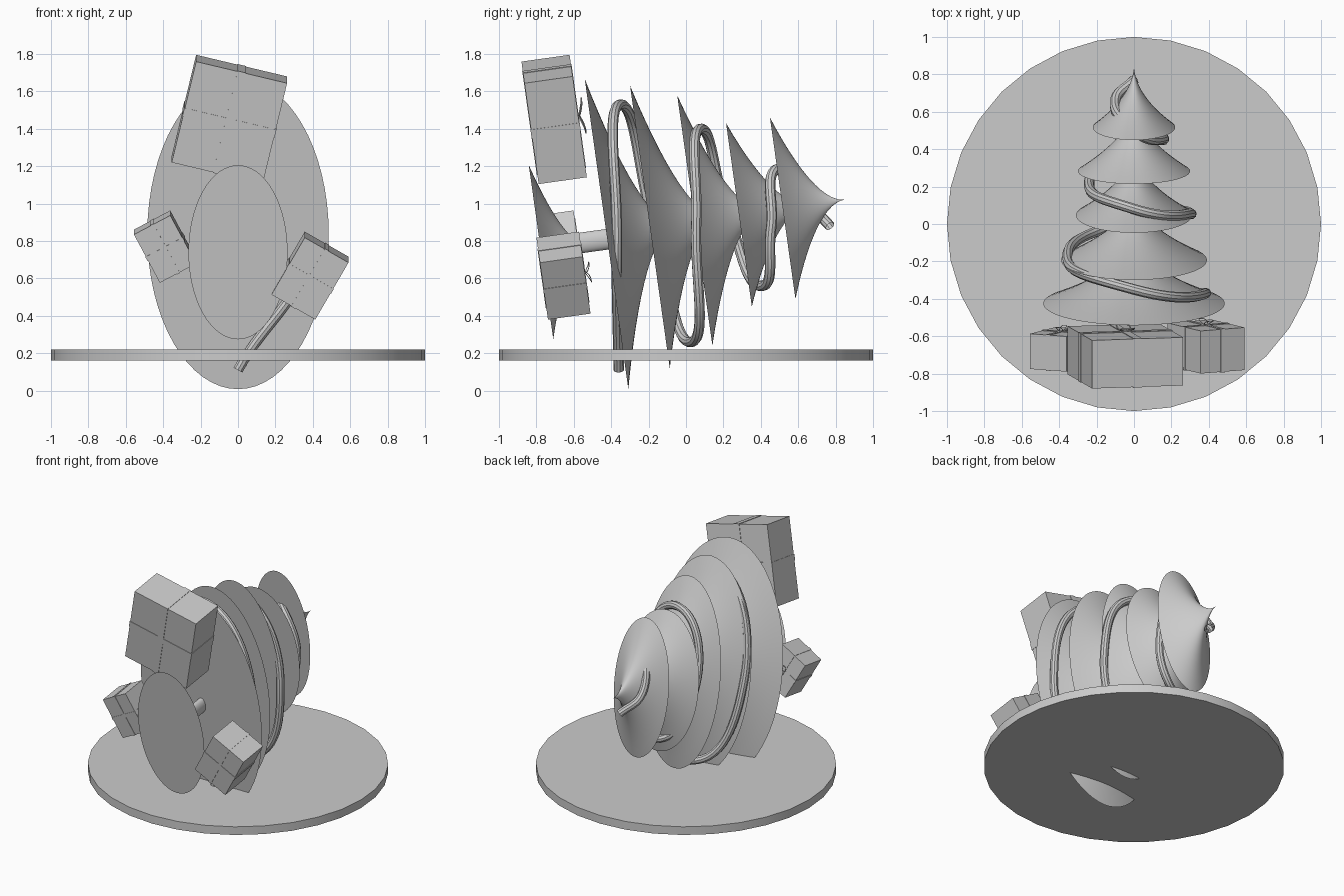
import bpy, bmesh, math
from mathutils import Matrix, Vector

if "Cube" in bpy.data.objects:
    bpy.data.objects.remove(bpy.data.objects["Cube"])

# One plain grey for everything
GREY = (0.6, 0.6, 0.6, 1)
grey = bpy.data.materials.new("plain grey")
grey.use_nodes = True
grey.diffuse_color = GREY
grey.node_tree.nodes["Principled BSDF"].inputs["Base Color"].default_value = GREY

TILT = Matrix.Rotation(math.radians(8), 4, 'X')


def finish(bm, name, matrix, smooth=True):
    bmesh.ops.recalc_face_normals(bm, faces=bm.faces)
    mesh = bpy.data.meshes.new(name)
    bm.to_mesh(mesh)
    bm.free()
    mesh.materials.append(grey)
    ob = bpy.data.objects.new(name, mesh)
    ob.matrix_world = matrix
    bpy.context.collection.objects.link(ob)
    if smooth:
        bpy.ops.object.select_all(action='DESELECT')
        ob.select_set(True)
        bpy.context.view_layer.objects.active = ob
        bpy.ops.object.shade_smooth_by_angle(angle=math.radians(35))
    return ob


def flared_cone(name, y, z, a, b, length, power=1.9, steps=14, sides=64):
    """Concave cone along local y with an elliptical closed base."""
    bm = bmesh.new()
    rings = []
    for i in range(steps):
        t = i / steps
        r = (1 - t) ** power
        rings.append([bm.verts.new((a * r * math.cos(k * math.tau / sides), t * length,
                                    b * r * math.sin(k * math.tau / sides)))
                      for k in range(sides)])
    tip = bm.verts.new((0, length, 0))
    bm.faces.new(rings[0])
    for k in range(sides):
        n = (k + 1) % sides
        for lo, hi in zip(rings, rings[1:]):
            bm.faces.new((lo[k], lo[n], hi[n], hi[k]))
        bm.faces.new((rings[-1][k], rings[-1][n], tip))
    return finish(bm, name, Matrix.Translation((0, y, z)) @ TILT)


def cylinder(name, radius, depth, matrix, sides=32):
    bm = bmesh.new()
    bmesh.ops.create_cone(bm, cap_ends=True, segments=sides, radius1=radius,
                          radius2=radius, depth=depth)
    return finish(bm, name, matrix)


def tube(name, points, radius, matrix=Matrix(), cyclic=False):
    """Round tube through the points, turned into a mesh."""
    cu = bpy.data.curves.new(name, 'CURVE')
    cu.dimensions = '3D'
    cu.bevel_depth = radius
    cu.bevel_resolution = 3
    cu.resolution_u = 16
    sp = cu.splines.new('BEZIER')
    sp.bezier_points.add(len(points) - 1)
    sp.use_cyclic_u = cyclic
    for bp, p in zip(sp.bezier_points, points):
        bp.co = p
        bp.handle_left_type = bp.handle_right_type = 'AUTO'
    tmp = bpy.data.objects.new(name, cu)
    bpy.context.collection.objects.link(tmp)
    bpy.context.view_layer.update()
    mesh = bpy.data.meshes.new_from_object(tmp.evaluated_get(
        bpy.context.evaluated_depsgraph_get()))
    bpy.data.objects.remove(tmp)
    bm = bmesh.new()
    bm.from_mesh(mesh)
    return finish(bm, name, matrix)


def present(name, centre, angle, w, d, h):
    """Box with two crossing ribbon bands and a bow on its +y side."""
    m = (Matrix.Translation(centre) @ TILT
         @ Matrix.Rotation(math.radians(angle), 4, 'Y'))
    lip = 0.006
    parts = {"box": (w, d, h),
             "ribbon_upright": (w * 0.09, d + lip, h + lip),
             "ribbon_across": (w + lip, d + lip, h * 0.08)}
    for part, size in parts.items():
        bm = bmesh.new()
        bmesh.ops.create_cube(bm, size=1)
        bmesh.ops.scale(bm, vec=size, verts=bm.verts)
        finish(bm, f"{name}_{part}", m, smooth=False)
    # Bow: two thin loops leaning off the ribbon crossing
    y = d / 2 + 0.004
    for side, label in ((1, "upper"), (-1, "lower")):
        s = side * h * 0.17
        loop = [(0, y, 0), (w * 0.07, y + 0.02, s * 0.6), (0, y + 0.025, s),
                (-w * 0.07, y + 0.02, s * 0.6)]
        tube(f"{name}_bow_{label}", loop, w * 0.008, m, cyclic=True)


# Ground plate
cylinder("round_plate", 1, 0.06, Matrix.Translation((0, 0, 0.19)))

# Tree tiers: base centre y, z, half width, half height, length
TIERS = [(-0.425, 0.838, 0.485, 0.838, 0.38),
         (-0.193, 0.875, 0.39, 0.763, 0.38),
         (0.047, 0.91, 0.31, 0.676, 0.38),
         (0.283, 0.94, 0.30, 0.495, 0.38),
         (0.517, 0.975, 0.22, 0.49, 0.335)]
for i, tier in enumerate(TIERS):
    flared_cone(f"tree_tier_{i + 1}", *tier)

# Stand and trunk
flared_cone("tree_stand", -0.775, 0.74, 0.265, 0.47, 0.26)
cylinder("trunk", 1, 0.4, Matrix.Translation((0, -0.56, 0.79)) @ TILT
         @ Matrix.Rotation(math.pi / 2, 4, 'X')
         @ Matrix.Diagonal((0.032, 0.055, 1, 1)))

# Garland winding up the tree, four points to a turn
GARLAND = [(0, -0.36, 0.11), (0.385, -0.37, 0.83), (0, -0.35, 1.53),
           (-0.355, -0.17, 0.87), (0, 0.03, 0.26), (0.305, 0.055, 0.9),
           (0, 0.08, 1.40), (-0.24, 0.22, 0.96), (0, 0.41, 0.56),
           (0.16, 0.455, 0.87), (0, 0.50, 1.19), (-0.1, 0.66, 1.0),
           (0, 0.77, 0.88)]
tube("garland", GARLAND, 0.028)

# Presents
present("large_present", (-0.046, -0.705, 1.45), 13.5, 0.50, 0.26, 0.56)
present("right_hand_present", (0.385, -0.655, 0.615), 30, 0.27, 0.23, 0.355)
present("left_hand_present", (-0.39, -0.67, 0.77), -28, 0.22, 0.19, 0.295)
